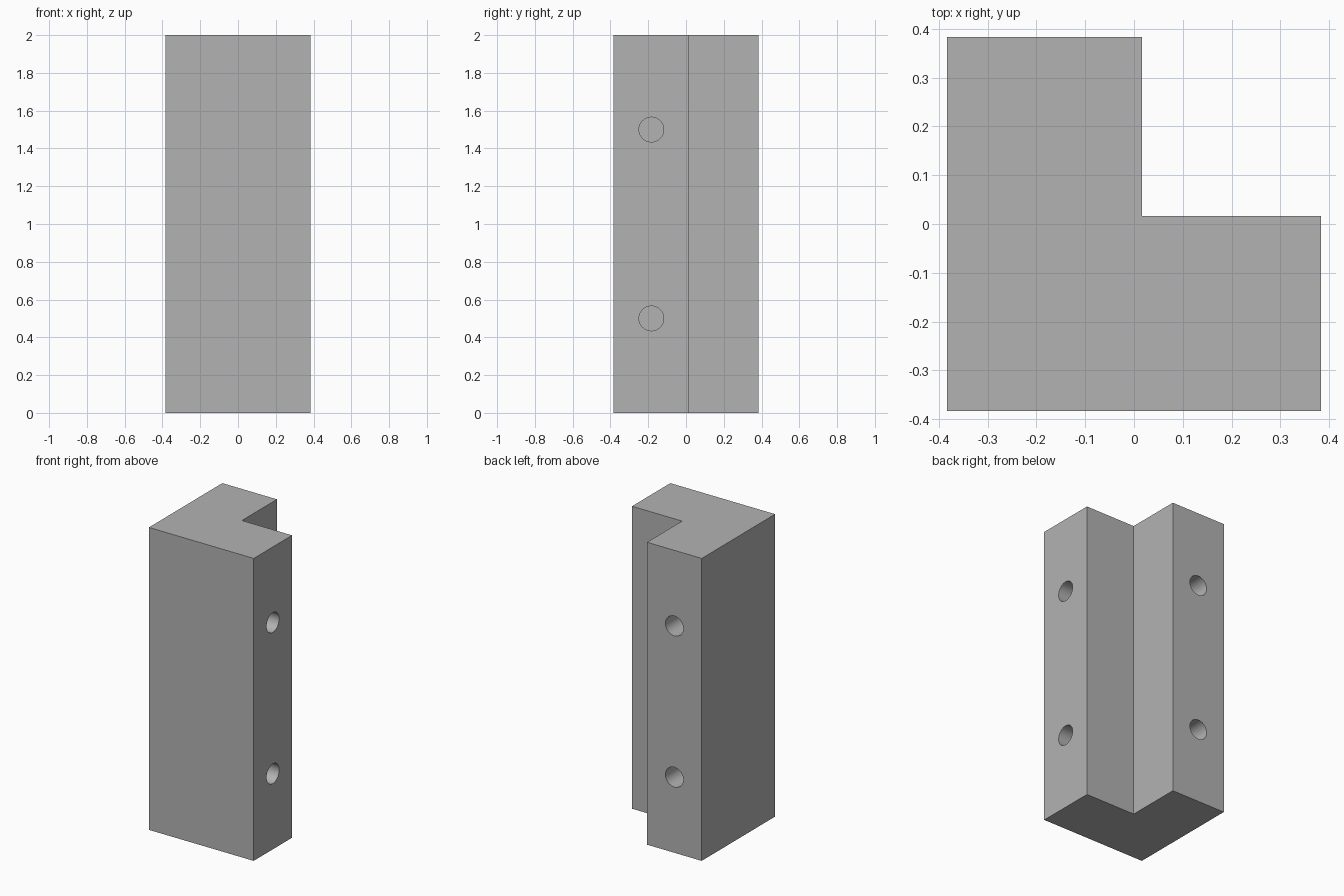
import bpy
import bmesh
import math
from mathutils import Matrix, Vector

cube = bpy.data.objects.get("Cube")
if cube:
    bpy.data.objects.remove(cube, do_unlink=True)

HALF, INNER, HEIGHT = 0.3833, 0.0167, 2.0
HOLE_RADIUS, HOLE_DEPTH = 0.0655, 0.33
HOLE_CENTRE = (INNER - HALF) / 2
HOLE_HEIGHTS = (0.5, 1.5)

grey = bpy.data.materials.new("plain grey")
grey.use_nodes = True
colour = (0.45, 0.45, 0.45, 1)
grey.diffuse_color = colour
grey.node_tree.nodes["Principled BSDF"].inputs["Base Color"].default_value = colour


def add_object(name, bm):
    bmesh.ops.recalc_face_normals(bm, faces=bm.faces)
    mesh = bpy.data.meshes.new(name)
    bm.to_mesh(mesh)
    bm.free()
    mesh.materials.append(grey)
    obj = bpy.data.objects.new(name, mesh)
    bpy.context.collection.objects.link(obj)
    return obj


# L-shaped corner post, extruded upward
bm = bmesh.new()
outline = [(-HALF, -HALF), (HALF, -HALF), (HALF, INNER),
           (INNER, INNER), (INNER, HALF), (-HALF, HALF)]
base = bm.faces.new([bm.verts.new((x, y, 0)) for x, y in outline])
top = bmesh.ops.extrude_face_region(bm, geom=[base])["geom"]
bmesh.ops.translate(bm, vec=(0, 0, HEIGHT),
                    verts=[v for v in top if isinstance(v, bmesh.types.BMVert)])
post = add_object("corner_post", bm)

# Blind dowel holes drilled into the end of each arm
bm = bmesh.new()
for z in HOLE_HEIGHTS:
    for centre, axis in (((HALF, HOLE_CENTRE, z), "X"), ((HOLE_CENTRE, HALF, z), "Y")):
        direction = Vector((1, 0, 0)) if axis == "X" else Vector((0, 1, 0))
        turn = direction.to_track_quat("Z", "Y").to_matrix().to_4x4()
        bmesh.ops.create_cone(bm, cap_ends=True, segments=48, radius1=HOLE_RADIUS,
                              radius2=HOLE_RADIUS, depth=HOLE_DEPTH * 2,
                              matrix=Matrix.Translation(centre) @ turn)
drill = add_object("hole_cutter", bm)
drill.hide_render = True

cut = post.modifiers.new("dowel holes", "BOOLEAN")
cut.operation = "DIFFERENCE"
cut.solver = "EXACT"
cut.object = drill

# Bake the holes, then smooth only the round walls
bpy.ops.object.select_all(action="DESELECT")
bpy.context.view_layer.objects.active = post
post.select_set(True)
bpy.ops.object.modifier_apply(modifier=cut.name)
bpy.data.objects.remove(drill, do_unlink=True)
bpy.ops.object.shade_smooth_by_angle(angle=math.radians(30))
